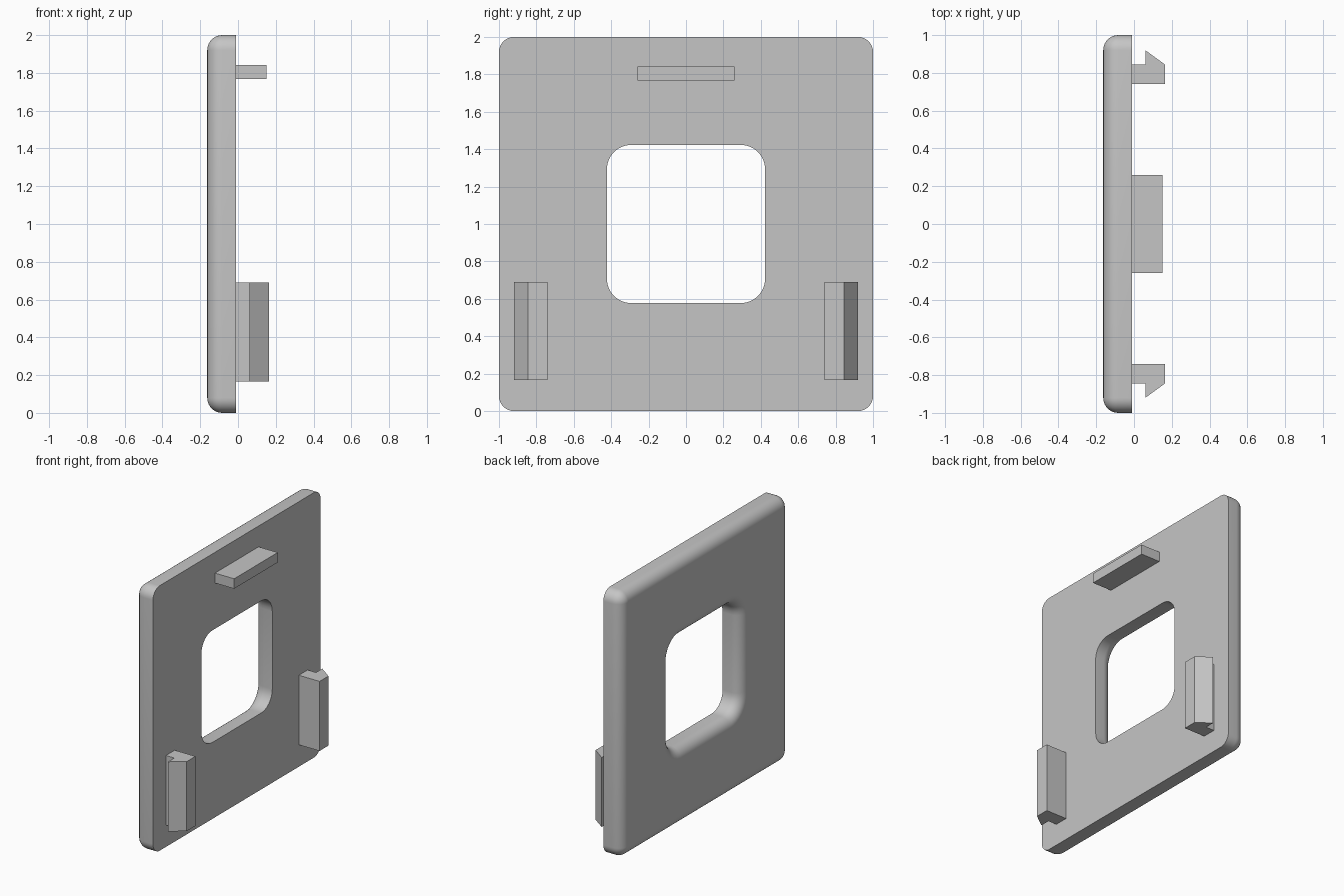
import bpy
import bmesh
import math

if "Cube" in bpy.data.objects:
    bpy.data.objects.remove(bpy.data.objects["Cube"], do_unlink=True)

GREY = (0.56, 0.56, 0.56, 1)
grey = bpy.data.materials.new("plain grey")
grey.use_nodes = True
grey.diffuse_color = GREY
grey.node_tree.nodes["Principled BSDF"].inputs["Base Color"].default_value = GREY

FRONT, BACK = -0.163, -0.01   # faces of the plate along x
ROUND = 0.08                  # edge rounding of the plate
STEPS = 8


def finish(name, bm, smooth=False):
    bmesh.ops.remove_doubles(bm, verts=bm.verts, dist=0.0002)
    bmesh.ops.recalc_face_normals(bm, faces=bm.faces)
    mesh = bpy.data.meshes.new(name)
    bm.to_mesh(mesh)
    bm.free()
    mesh.materials.append(grey)
    obj = bpy.data.objects.new(name, mesh)
    bpy.context.collection.objects.link(obj)
    if smooth:
        bpy.ops.object.select_all(action="DESELECT")
        obj.select_set(True)
        bpy.context.view_layer.objects.active = obj
        bpy.ops.object.shade_smooth_by_angle(angle=math.radians(35))
    return obj


def rounded_ring(bm, x, half, radius):
    """Rounded square loop in the y-z plane, centred on the plate."""
    ring = []
    for corner in range(4):
        mid = math.radians(45 + 90 * corner)
        cy = math.copysign(half - radius, math.cos(mid))
        cz = math.copysign(half - radius, math.sin(mid))
        for i in range(STEPS + 1):
            a = math.pi / 2 * (corner + i / STEPS)
            ring.append(bm.verts.new((x, cy + radius * math.cos(a),
                                      1 + cz + radius * math.sin(a))))
    return ring


def extrude_profile(name, points, depth):
    """Prism from a flat outline, pulled upwards."""
    bm = bmesh.new()
    face = bm.faces.new([bm.verts.new(p) for p in points])
    top = bmesh.ops.extrude_face_region(bm, geom=[face])["geom"]
    bmesh.ops.translate(bm, vec=(0, 0, depth),
                        verts=[v for v in top if isinstance(v, bmesh.types.BMVert)])
    return finish(name, bm)


# Plate: rings run over the outer rounded edge, then back through the window
bm = bmesh.new()
arc = [(FRONT + ROUND * (1 - math.sin(t)), ROUND * (1 - math.cos(t)))
       for t in (math.pi / 2 * i / STEPS for i in range(STEPS + 1))]
section = [(BACK, 0)] + arc
rings = [rounded_ring(bm, x, 1 - inset, ROUND - inset) for x, inset in section]
rings += [rounded_ring(bm, x, 0.423 + inset, 0.13 + inset)
          for x, inset in reversed(section)]
for a, b in zip(rings, rings[1:] + rings[:1]):
    for i in range(len(a)):
        j = (i + 1) % len(a)
        bm.faces.new((a[i], a[j], b[j], b[i]))
finish("plate", bm, smooth=True)

# Hooked clips near the lower corners of the flat face
hook = [(BACK, 0.74), (0.163, 0.74), (0.163, 0.845),
        (0.06, 0.92), (0.06, 0.845), (BACK, 0.845)]
for name, side in (("rear_clip", 1), ("front_clip", -1)):
    extrude_profile(name, [(x, side * y, 0.165) for x, y in hook], 0.525)

# Straight tab near the top
tab = [(BACK, -0.26), (0.15, -0.26), (0.15, 0.26), (BACK, 0.26)]
extrude_profile("top_tab", [(x, y, 1.768) for x, y in tab], 0.075)
